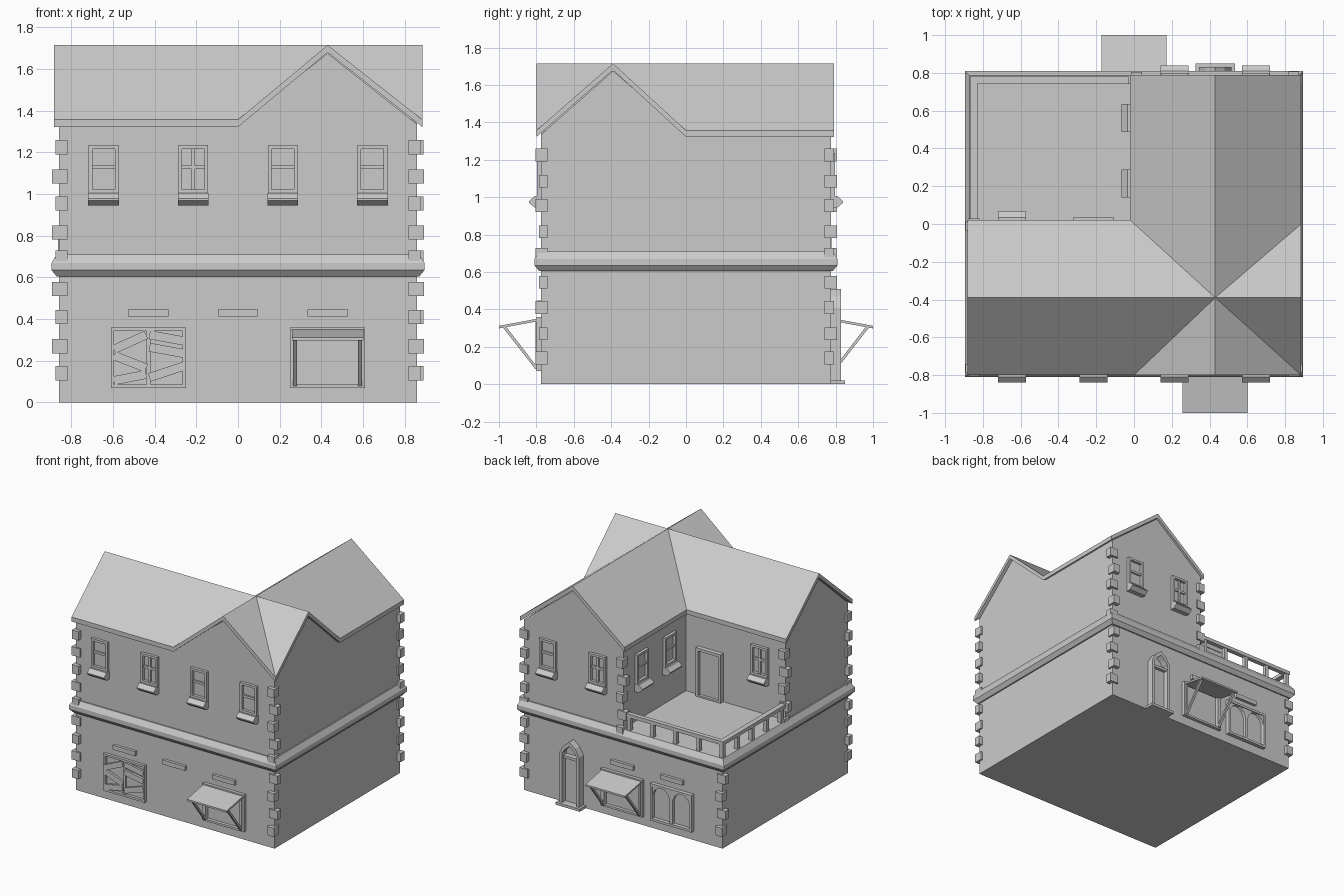
import bpy, bmesh
from math import radians
from mathutils import Matrix, Vector

if "Cube" in bpy.data.objects:
    bpy.data.objects.remove(bpy.data.objects["Cube"])

HX, HY = 0.86, 0.775      # half size of the body
I = Matrix.Identity(4)


def make(name, bm):
    bmesh.ops.recalc_face_normals(bm, faces=bm.faces)
    me = bpy.data.meshes.new(name)
    bm.to_mesh(me)
    bm.free()
    ob = bpy.data.objects.new(name, me)
    bpy.context.collection.objects.link(ob)
    return ob


def box(bm, x0, x1, y0, y1, z0, z1, M=I):
    T = Matrix.Translation(((x0 + x1) / 2, (y0 + y1) / 2, (z0 + z1) / 2))
    S = Matrix.Diagonal((x1 - x0, y1 - y0, z1 - z0, 1))
    bmesh.ops.create_cube(bm, size=1, matrix=M @ T @ S)


def prism(bm, pts, vec, M=I):
    a = [bm.verts.new(M @ Vector(p)) for p in pts]
    b = [bm.verts.new(M @ (Vector(p) + Vector(vec))) for p in pts]
    bm.faces.new(a)
    bm.faces.new(b[::-1])
    for k in range(len(a)):
        j = (k + 1) % len(a)
        bm.faces.new((a[k], a[j], b[j], b[k]))


def board(bm, p, q, width, y0, y1, M=I):
    # flat bar lying in the wall plane, from p to q given as (x, z)
    p, q = Vector(p), Vector(q)
    d = (q - p).normalized() * width / 2
    s = Vector((-d.y, d.x))
    prism(bm, [(v.x, y0, v.y) for v in (p + s, q + s, q - s, p - s)], (0, y1 - y0, 0), M)


def wall(x, y, deg):
    # local frame on a wall: x along it, -y outwards
    return Matrix.Translation((x, y, 0)) @ Matrix.Rotation(radians(deg), 4, 'Z')


def frame(bm, w, z0, z1, t, d, M):
    box(bm, -w, -w + t, -d, 0.01, z0, z1, M)
    box(bm, w - t, w, -d, 0.01, z0, z1, M)
    box(bm, -w + t, w - t, -d, 0.01, z1 - t, z1, M)
    box(bm, -w + t, w - t, -d, 0.01, z0, z0 + t, M)


def shell(w, e, s, n, ix, iy, eave, peak):
    # cross-gabled surface over the L-shaped plan
    bm = bmesh.new()
    P = dict(C=(.43, -.39, peak), W=(w, -.39, peak), E=(e, -.39, peak), S=(.43, s, peak), N=(.43, n, peak),
             a=(w, s, eave), b=(0, s, eave), c=(e, s, eave), d=(e, 0, eave), f=(e, n, eave),
             g=(ix, n, eave), h=(ix, iy, eave), i=(w, iy, eave))
    V = {k: bm.verts.new(p) for k, p in P.items()}
    for f in ("abCW", "bSC", "ScC", "cEC", "EdC", "dfNC", "NghC", "ihCW"):
        bm.faces.new([V[k] for k in f])
    return bm


# lower storey
bm = bmesh.new()
box(bm, -HX, HX, -HY, HY, 0, 0.62)
make("ground_floor", bm)

# moulded band, its top is the terrace floor
bm = bmesh.new()
rings = []
for o, z in ((.01, .605), (.035, .635), (.035, .67), (.01, .71)):
    rings.append([bm.verts.new((sx * (HX + o), sy * (HY + o), z))
                  for sx, sy in ((-1, -1), (1, -1), (1, 1), (-1, 1))])
for lo, hi in zip(rings, rings[1:]):
    for k in range(4):
        j = (k + 1) % 4
        bm.faces.new((lo[k], lo[j], hi[j], hi[k]))
bm.faces.new(rings[0][::-1])
bm.faces.new(rings[-1])
make("band_and_terrace_floor", bm)

# upper storey walls
bm = shell(-HX, HX, -HY, HY, 0, 0, 1.335, 1.675)
rim = [e for e in bm.edges if e.is_boundary]
r = bmesh.ops.extrude_edge_only(bm, edges=rim)
for v in r["geom"]:
    if isinstance(v, bmesh.types.BMVert):
        v.co.z = 0.70
make("upper_floor", bm)

# roof slab
bm = shell(-.882, .885, -.80, .79, -.02, .02, 1.357, 1.715)
r = bmesh.ops.extrude_face_region(bm, geom=bm.faces[:], use_keep_orig=True)
bmesh.ops.translate(bm, vec=(0, 0, -.035), verts=[v for v in r["geom"] if isinstance(v, bmesh.types.BMVert)])
make("roof", bm)

# corner stones, alternating which way they stick out
bm = bmesh.new()
LOW, UP = (.14, .27, .41, .545), (.695, .815, .955, 1.085, 1.225)
for x, y, sx, sy, zs in ((-HX, -HY, -1, -1, LOW + UP), (HX, -HY, 1, -1, LOW + UP), (HX, HY, 1, 1, LOW + UP),
                         (-HX, HY, -1, 1, LOW), (0, HY, -1, 1, UP), (-HX, 0, -1, 1, UP)):
    for k, z in enumerate(zs):
        ox, oy = (.015, .03) if k % 2 == 0 else (.032, .012)
        if sx * sy > 0 and sx > 0:
            ox, oy = oy, ox
        xs, ys = sorted((x + sx * ox, x - sx * .042)), sorted((y + sy * oy, y - sy * .035))
        box(bm, *xs, *ys, z - .034, z + .034)
make("corner_stones", bm)


# upper sash windows with sills
def sash(name, M, cross):
    bm = bmesh.new()
    frame(bm, .072, 1.005, 1.235, .018, .022, M)
    box(bm, -.054, .054, -.012, .01, 1.12, 1.138, M)
    if cross:
        box(bm, -.008, .008, -.014, .01, 1.02, 1.22, M)
    prism(bm, [(-.074, 0, 1.005), (-.074, -.035, 1.005), (-.074, -.065, .978), (-.074, -.065, .97),
               (-.074, -.035, .945), (-.074, 0, .945)], (.148, 0, 0), M)
    make(name, bm)


for k, x in enumerate((-.645, -.215, .215, .645)):
    sash(f"front_window_{k}", wall(x, -HY, 0), k == 1)
for x in (.215, .645):
    sash("back_window", wall(x, HY, 180), x < .4)
for y in (.56, .215):
    sash("terrace_side_window", wall(0, y, -90), False)
sash("terrace_back_window", wall(-.645, 0, 180), True)

# terrace door
bm = bmesh.new()
M = wall(-.215, 0, 180)
frame(bm, .108, .70, 1.09, .022, .035, M)
box(bm, -.086, .086, -.012, .01, .71, 1.07, M)
make("terrace_door", bm)

# terrace railing
bm = bmesh.new()
box(bm, -.868, 0, .745, .78, .81, .838)
box(bm, -.868, -.828, 0, .745, .81, .838)
for k in range(5):
    x = -.848 + k * .2
    box(bm, x - .015, x + .015, .747, .777, .70, .815)
    if k:
        y = .762 - k * .18
        box(bm, -.863, -.833, y - .015, y + .015, .70, .815)
make("terrace_railing", bm)

# boarded shop window
bm = bmesh.new()
M = wall(-.43, -HY, 0)
frame(bm, .18, .07, .36, .016, .022, M)
box(bm, -.009, .009, -.016, .01, .08, .35, M)
for p, q in (((-.165, .255), (-.01, .325)), ((-.165, .225), (-.01, .165)), ((-.165, .105), (-.01, .135)),
             ((.005, .325), (.17, .295)), ((.005, .265), (.17, .235)), ((.005, .12), (.17, .175))):
    board(bm, p, q, .042, -.028, -.01, M)
make("boarded_window", bm)


# shop windows with a canopy on struts
def canopy_window(name, M):
    bm = bmesh.new()
    frame(bm, .18, .07, .36, .016, .025, M)
    prism(bm, [(-.172, -.01, .352), (-.172, -.225, .312), (-.172, -.225, .298), (-.172, -.01, .338)],
          (.344, 0, 0), M)
    for x in (-.165, .147):
        prism(bm, [(x, -.205, .305), (x, -.185, .305), (x, -.015, .085), (x, -.03, .08)], (.018, 0, 0), M)
        box(bm, x, x + .018, -.03, .01, .08, .345, M)
    make(name, bm)


canopy_window("front_canopy_window", wall(.43, -HY, 0))
canopy_window("back_canopy_window", wall(0, HY, 180))

# double window with clipped arch corners
bm = bmesh.new()
M = wall(-.43, HY, 180)
frame(bm, .18, .07, .36, .018, .03, M)
box(bm, -.012, .012, -.024, .01, .08, .35, M)
for x, s in ((-.163, 1), (-.011, -1), (.011, 1), (.163, -1)):
    prism(bm, [(x, -.024, .345), (x, -.024, .265), (x + s * .018, -.024, .31), (x + s * .06, -.024, .345)],
          (0, .03, 0), M)
make("arched_window", bm)

# back entrance with pointed head and step
bm = bmesh.new()
M = wall(.43, HY, 180)
for s in (-1, 1):
    x = sorted((s * .085, s * .062))
    box(bm, *x, -.055, .01, 0, .41, M)
    prism(bm, [(s * .085, -.055, .41), (s * .05, -.055, .47), (0, -.055, .51), (0, -.055, .475),
               (s * .035, -.055, .445), (s * .062, -.055, .41)], (0, .065, 0), M)
box(bm, -.062, .062, -.04, .01, .365, .385, M)
box(bm, -.062, .062, -.015, .01, .02, .37, M)
box(bm, -.105, .105, -.075, .01, 0, .02, M)
make("back_entrance", bm)

# plain plaques above the shop windows
bm = bmesh.new()
for M in [wall(x, -HY, 0) for x in (-.43, 0, .43)] + [wall(x, HY, 180) for x in (0, -.43)]:
    box(bm, -.097, .097, -.022, .01, .413, .447, M)
make("wall_plaques", bm)
